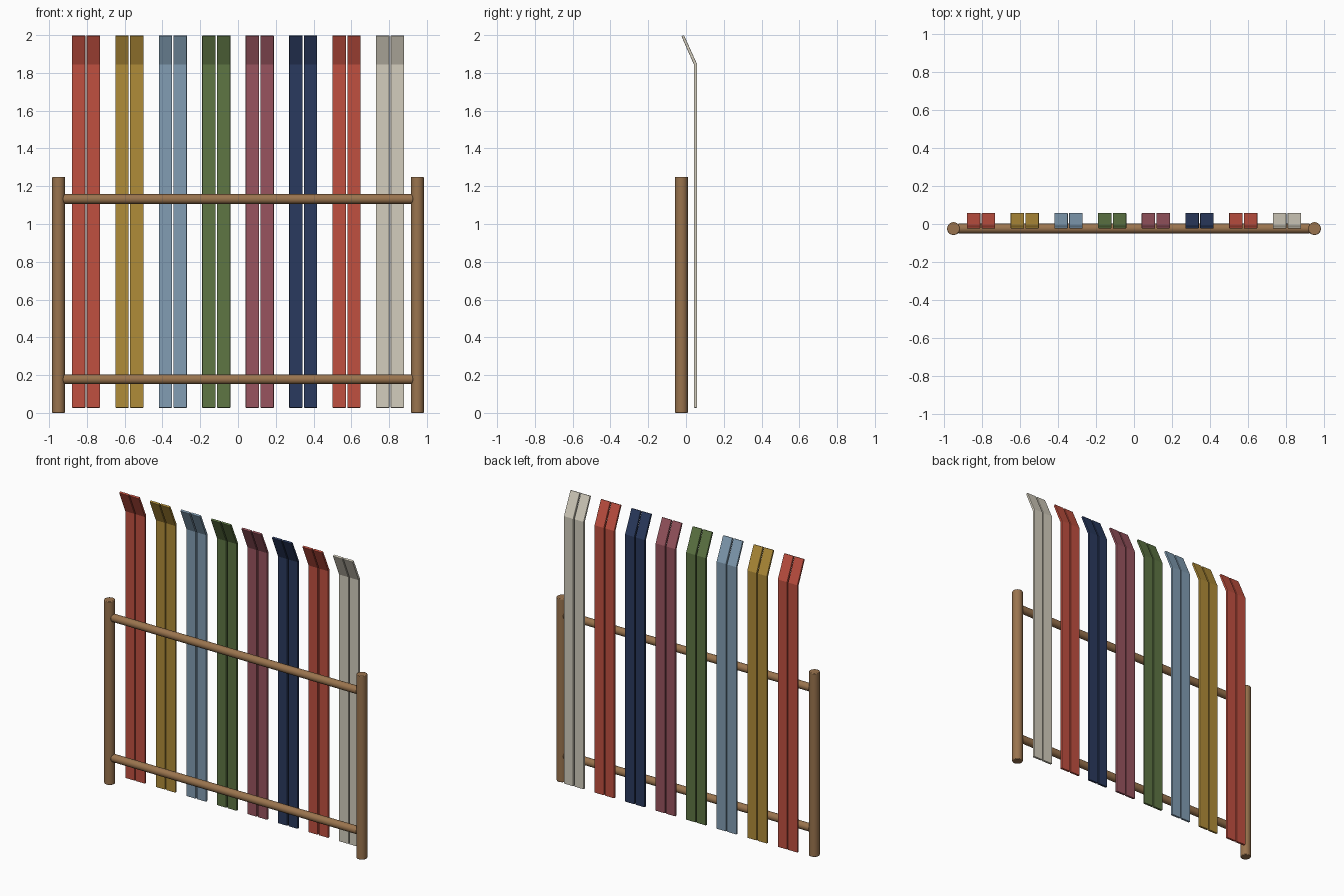
import bpy, bmesh, math
from mathutils import Vector

if "Cube" in bpy.data.objects:
    bpy.data.objects.remove(bpy.data.objects["Cube"])


def material(name, rgb):
    m = bpy.data.materials.new(name)
    lin = [((c / 255 + 0.055) / 1.055) ** 2.4 for c in rgb]
    m.diffuse_color = (*lin, 1)
    m.use_nodes = True
    m.node_tree.nodes["Principled BSDF"].inputs["Base Color"].default_value = m.diffuse_color
    return m


wood = material("wood", (154, 116, 78))
red = material("red", (192, 80, 64))
mustard = material("mustard", (176, 140, 56))
sky = material("light blue", (130, 158, 180))
green = material("green", (94, 118, 68))
mauve = material("mauve", (152, 84, 94))
navy = material("navy", (42, 58, 94))
ivory = material("ivory", (212, 206, 190))


def bevel(ob, width):
    mod = ob.modifiers.new("bevel", "BEVEL")
    mod.width = width
    mod.segments = 2
    mod.limit_method = "ANGLE"
    mod.angle_limit = math.radians(50)


def rod(name, start, end, radius):
    a, b = Vector(start), Vector(end)
    bpy.ops.mesh.primitive_cylinder_add(vertices=20, radius=radius, depth=(b - a).length,
                                        location=(a + b) / 2)
    ob = bpy.context.object
    ob.name = name
    ob.rotation_euler = (b - a).to_track_quat("Z", "Y").to_euler()
    ob.data.materials.append(wood)
    bpy.ops.object.shade_smooth_by_angle(angle=math.radians(35))
    bevel(ob, 0.004)


# Side profile (y, z) of a ski with its tip bent forward
PROFILE = [(0.042, 0.027), (0.058, 0.027), (0.058, 1.848), (-0.011, 2.0),
           (-0.024, 1.994), (0.042, 1.844)]


def ski(name, x, mat, width=0.071):
    bm = bmesh.new()
    face = bm.faces.new([bm.verts.new((x - width / 2, y, z)) for y, z in PROFILE])
    ext = bmesh.ops.extrude_face_region(bm, geom=[face])
    bmesh.ops.translate(bm, vec=(width, 0, 0),
                        verts=[v for v in ext["geom"] if isinstance(v, bmesh.types.BMVert)])
    bmesh.ops.recalc_face_normals(bm, faces=bm.faces)
    me = bpy.data.meshes.new(name)
    bm.to_mesh(me)
    bm.free()
    me.materials.append(mat)
    ob = bpy.data.objects.new(name, me)
    bpy.context.collection.objects.link(ob)
    bevel(ob, 0.003)


# Rack frame: two posts and two rails
Y = -0.024
for side, x in (("left", -0.95), ("right", 0.95)):
    rod(side + "_post", (x, Y, 0), (x, Y, 1.25), 0.034)
for level, z in (("lower", 0.178), ("upper", 1.132)):
    rod(level + "_rail", (-0.926, Y, z), (0.926, Y, z), 0.026)

# Eight pairs of skis
for i, mat in enumerate((red, mustard, sky, green, mauve, navy, red, ivory)):
    cx = -0.805 + 0.23 * i
    for side, s in (("left", -1), ("right", 1)):
        ski(f"ski_{i + 1}_{side}", cx + s * 0.039, mat)
